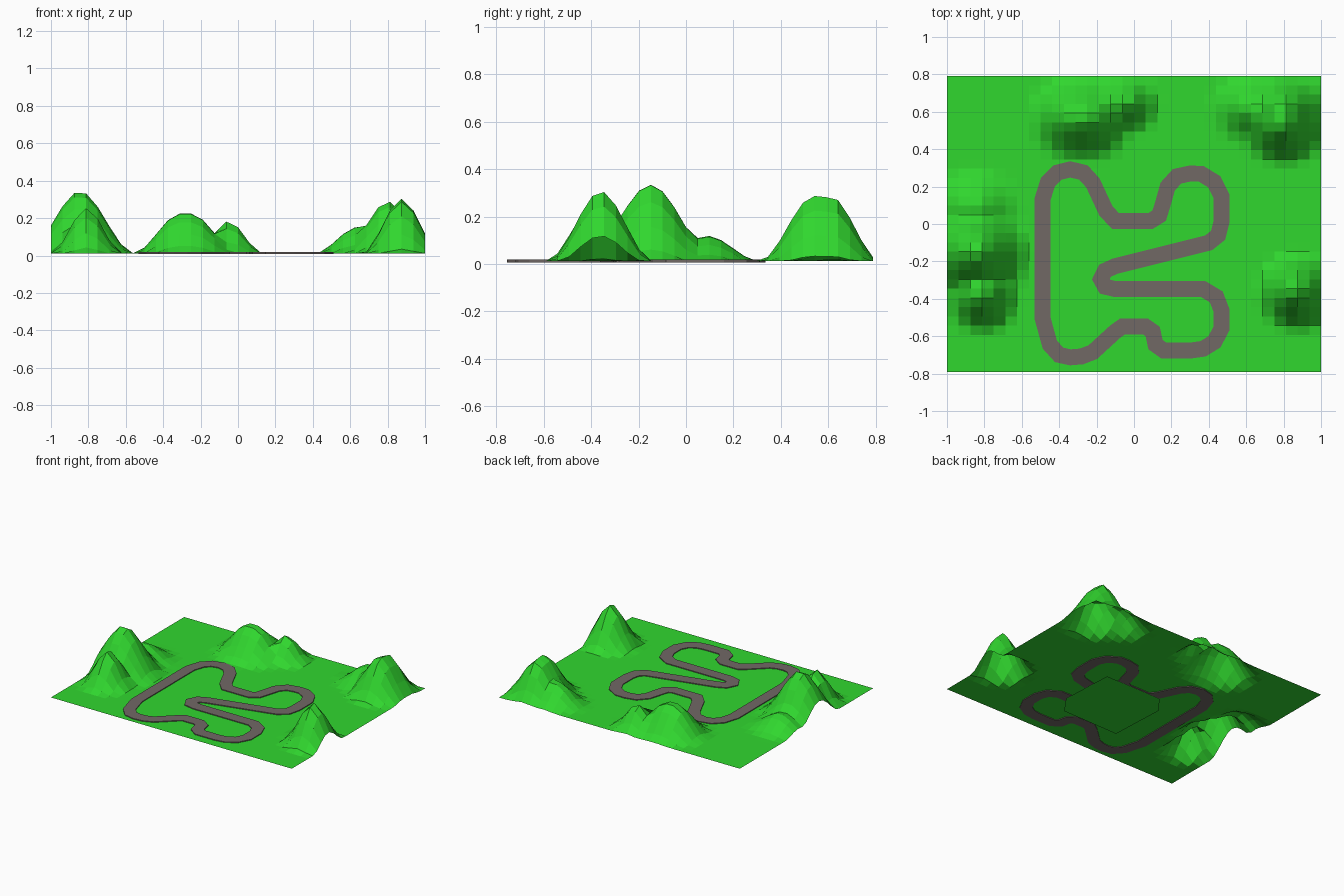
import bpy, bmesh, math
from mathutils import Vector

if "Cube" in bpy.data.objects:
    bpy.data.objects.remove(bpy.data.objects["Cube"])

GROUND_Z = 0.012
HALF_X, HALF_Y = 1.0, 0.79
ROAD_W = 0.085


def material(name, rgb):
    m = bpy.data.materials.new(name)
    m.diffuse_color = (*rgb, 1)
    m.use_nodes = True
    m.node_tree.nodes["Principled BSDF"].inputs["Base Color"].default_value = m.diffuse_color
    return m


def add_object(name, bm, mat):
    me = bpy.data.meshes.new(name)
    bm.to_mesh(me)
    bm.free()
    me.materials.append(mat)
    ob = bpy.data.objects.new(name, me)
    bpy.context.collection.objects.link(ob)
    return ob


green = material("grass green", (0.03, 0.68, 0.028))
grey = material("asphalt grey", (0.165, 0.138, 0.13))

# Hills: centre x, centre y, height, radius x, radius y
hills = [
    (-0.845, -0.15, 0.332, 0.29, 0.28), (-0.81, -0.38, 0.245, 0.19, 0.21),
    (-0.85, 0.09, 0.11, 0.24, 0.22),
    (0.875, -0.36, 0.295, 0.21, 0.22),
    (0.80, 0.54, 0.277, 0.24, 0.23), (0.80, 0.61, 0.277, 0.24, 0.21),
    (0.64, 0.62, 0.145, 0.23, 0.20),
    (-0.31, 0.57, 0.217, 0.25, 0.24), (-0.25, 0.57, 0.217, 0.25, 0.24),
    (-0.05, 0.645, 0.172, 0.18, 0.17),
]


def hill_height(x, y):
    best = 0.0
    for cx, cy, h, rx, ry in hills:
        t = max(0.0, 1 - math.hypot((x - cx) / rx, (y - cy) / ry))
        best = max(best, h * t * t * (3 - 2 * t))
    return best


# Terrain: one open sheet with hills pulled out of a grid
bm = bmesh.new()
bmesh.ops.create_grid(bm, x_segments=32, y_segments=32, size=1)
for v in bm.verts:
    v.co.y *= HALF_Y
    v.co.z = GROUND_Z + hill_height(v.co.x, v.co.y)
add_object("terrain", bm, green)

# Road: closed centre line swept with a flat rectangular section
path = [
    (-.49, -.5), (-.49, .13), (-.46, .225), (-.41, .275), (-.34, .292),
    (-.27, .275), (-.22, .22), (-.15, .07), (-.10, .017), (.09, .017),
    (.135, .045), (.155, .11), (.18, .2), (.23, .255), (.30, .27),
    (.36, .268), (.43, .225), (.467, .15), (.467, .01), (.45, -.06),
    (.40, -.1), (-.10, -.225), (-.155, -.25), (-.177, -.295), (-.155, -.335),
    (-.10, -.348), (.37, -.348), (.44, -.39), (.467, -.46), (.467, -.56),
    (.43, -.63), (.37, -.667), (.30, -.677), (.16, -.677), (.115, -.645),
    (.10, -.575), (.06, -.547), (-.06, -.547), (-.10, -.575), (-.22, -.685),
    (-.28, -.708), (-.34, -.713), (-.40, -.7), (-.45, -.645),
]
pts = [Vector(p) for p in path]
bm = bmesh.new()
rings = []
for i, p in enumerate(pts):
    d0 = (p - pts[i - 1]).normalized()
    d1 = (pts[(i + 1) % len(pts)] - p).normalized()
    t = (d0 + d1).normalized()
    side = Vector((-t.y, t.x)) * (ROAD_W / 2 / max(0.7, t.dot(d1)))
    a, b = p + side, p - side
    rings.append([bm.verts.new((q.x, q.y, z)) for q, z in
                  ((a, 0.007), (a, 0.018), (b, 0.018), (b, 0.007))])
for i, r in enumerate(rings):
    s = rings[(i + 1) % len(rings)]
    for k in range(4):
        n = (k + 1) % 4
        bm.faces.new((r[k], r[n], s[n], s[k]))
bmesh.ops.recalc_face_normals(bm, faces=bm.faces)
add_object("road", bm, grey)

# Base plate: six-sided sheet under the middle, facing down
bm = bmesh.new()
outline = [(.29, .06), (.31, -.35), (.21, -.49), (-.26, -.5), (-.28, -.07), (-.18, .055)]
f = bm.faces.new([bm.verts.new((x, y, 0)) for x, y in outline])
f.normal_update()
if f.normal.z > 0:
    f.normal_flip()
add_object("base_plate", bm, green)
